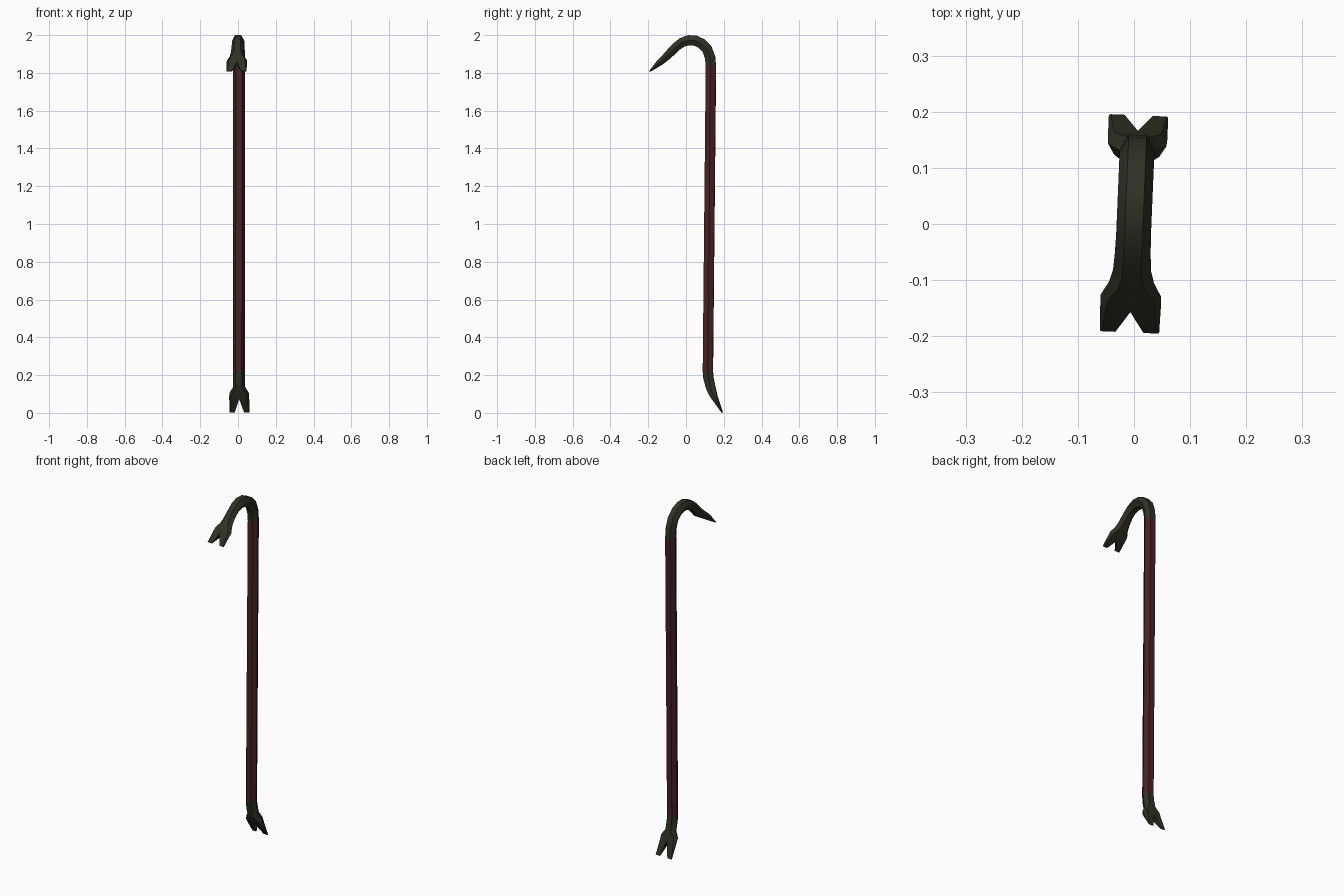
import bpy, bmesh, math
from mathutils import Vector

if "Cube" in bpy.data.objects:
    bpy.data.objects.remove(bpy.data.objects["Cube"])


def material(name, rgb):
    m = bpy.data.materials.new(name)
    m.diffuse_color = (*rgb, 1)
    m.use_nodes = True
    m.node_tree.nodes["Principled BSDF"].inputs["Base Color"].default_value = m.diffuse_color
    return m


RED = material("dark red paint", (0.066, 0.016, 0.018))
STEEL = material("dark olive steel", (0.030, 0.030, 0.019))
YAW = -0.042  # the bar is turned slightly about z


def bar(name, rings, mat, start=None, end=None, cap=False):
    """Half a hexagonal bar swept along (y, z), then mirrored in x.
    Ring: y, z, half thickness, outer x, ridge x, inner x (above 0 = split prong)."""
    bm = bmesh.new()
    pts = [Vector((0, r[0], r[1])) for r in rings]
    loops = []
    for i, (y, z, t, outer, ridge, inner) in enumerate(rings):
        tan = (pts[min(i + 1, len(pts) - 1)] - pts[max(i - 1, 0)]).normalized()
        if i == 0 and start:
            tan = Vector((0, *start)).normalized()
        if i == len(pts) - 1 and end:
            tan = Vector((0, *end)).normalized()
        n = Vector((0, -tan.z, tan.y))
        section = [(outer, 0), (ridge, t), (inner, t), (inner, -t), (ridge, -t)]
        loops.append([bm.verts.new(pts[i] + Vector((x, 0, 0)) + n * h) for x, h in section])
    for k in range(len(loops) - 1):
        a, b = loops[k], loops[k + 1]
        for i in range(5):
            if i == 2 and rings[k + 1][5] == 0:
                continue  # no inner wall before the notch
            j = (i + 1) % 5
            bm.faces.new((a[i], b[i], b[j], a[j]))
    if cap:
        bm.faces.new(loops[-1][::-1])
    me = bpy.data.meshes.new(name)
    bm.to_mesh(me)
    bm.free()
    me.materials.append(mat)
    ob = bpy.data.objects.new(name, me)
    bpy.context.collection.objects.link(ob)
    bpy.ops.object.select_all(action='DESELECT')
    ob.select_set(True)
    bpy.context.view_layer.objects.active = ob
    bpy.ops.object.shade_smooth_by_angle(angle=math.radians(35))
    ob.modifiers.new("mirror", 'MIRROR')
    ob.rotation_euler.z = YAW
    return ob


W, R, T = 0.031, 0.016, 0.027  # hexagon half width, ridge, half thickness
UP, DOWN = (0.016, 1.61), (-0.016, -1.61)

# Red shaft
bar("shaft", [(0.116, 0.22, T, W, R, 0), (0.132, 1.83, T, W, R, 0)], RED, UP, UP)

# Curved hook ending in a flared, notched claw
hook = [(y, z, T, W, R, 0) for y, z in (
    (0.132, 1.83), (0.128, 1.88), (0.112, 1.925), (0.082, 1.956),
    (0.048, 1.971), (0.015, 1.973))]
hook += [
    (-0.020, 1.962, 0.025, W, R, 0),
    (-0.055, 1.936, 0.023, 0.032, R, 0),
    (-0.083, 1.907, 0.022, 0.034, 0.018, 0),
    (-0.104, 1.886, 0.020, 0.040, 0.024, 0),
    (-0.128, 1.864, 0.017, 0.054, 0.042, 0),
    (-0.148, 1.847, 0.014, 0.054, 0.044, 0),
    (-0.192, 1.808, 0.002, 0.053, 0.050, 0.025),
]
bar("hook_claw", hook, STEEL, start=UP, cap=True)

# Bent foot with the second claw
foot = [
    (0.116, 0.22, T, W, R, 0),
    (0.119, 0.185, T, W, R, 0),
    (0.131, 0.135, 0.025, 0.033, 0.018, 0),
    (0.141, 0.105, 0.021, 0.052, 0.040, 0),
    (0.152, 0.080, 0.016, 0.053, 0.043, 0),
    (0.192, 0.002, 0.002, 0.053, 0.050, 0.025),
]
bar("foot_claw", foot, STEEL, start=DOWN, cap=True)
